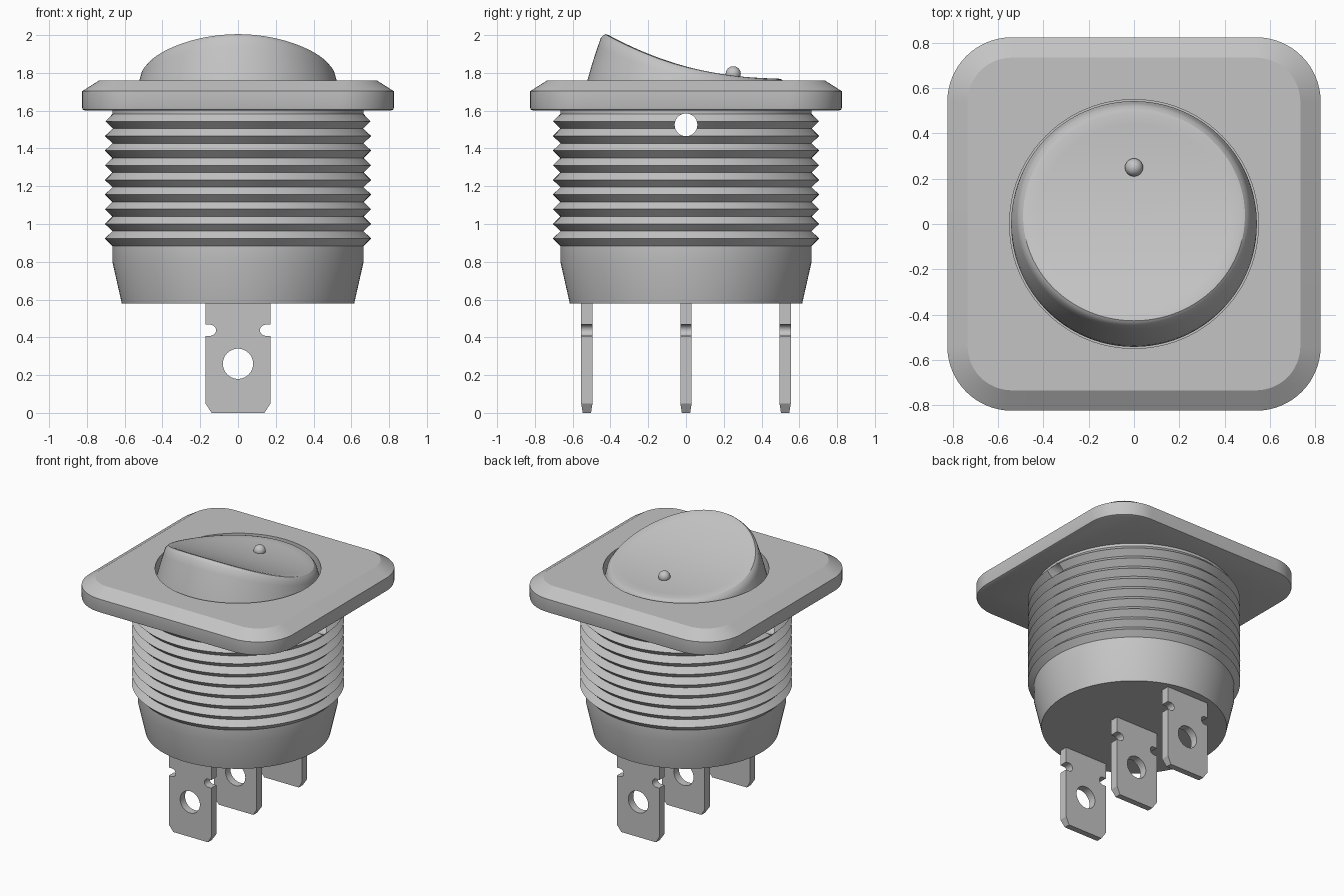
import bpy, bmesh
from math import sin, cos, pi, radians
from mathutils import Matrix

if "Cube" in bpy.data.objects:
    bpy.data.objects.remove(bpy.data.objects["Cube"])

grey = bpy.data.materials.new("plain_grey")
grey.diffuse_color = (0.55, 0.55, 0.55, 1)
grey.use_nodes = True
grey.node_tree.nodes["Principled BSDF"].inputs["Base Color"].default_value = grey.diffuse_color


def add(name, bm):
    """Turn a bmesh into an object with the grey material."""
    bmesh.ops.recalc_face_normals(bm, faces=bm.faces[:])
    me = bpy.data.meshes.new(name)
    bm.to_mesh(me)
    bm.free()
    me.materials.append(grey)
    ob = bpy.data.objects.new(name, me)
    bpy.context.collection.objects.link(ob)
    return ob


def loft(name, loops):
    """Skin a stack of equal-length point loops and cap both ends."""
    bm = bmesh.new()
    rows = [[bm.verts.new(p) for p in loop] for loop in loops]
    n = len(rows[0])
    for a, b in zip(rows, rows[1:]):
        for i in range(n):
            j = (i + 1) % n
            bm.faces.new((a[i], a[j], b[j], b[i]))
    bm.faces.new(rows[0])
    bm.faces.new(rows[-1])
    return add(name, bm)


def circle(r, z, n=96):
    return [(r * cos(2 * pi * i / n), r * sin(2 * pi * i / n), z) for i in range(n)]


def activate(ob):
    bpy.ops.object.select_all(action='DESELECT')
    ob.select_set(True)
    bpy.context.view_layer.objects.active = ob


def drill(ob, radius, depth, centre, axis, n=48):
    """Cut a round hole along the given axis."""
    bm = bmesh.new()
    turn = {'X': Matrix.Rotation(pi / 2, 4, 'Y'), 'Y': Matrix.Rotation(pi / 2, 4, 'X'),
            'Z': Matrix.Identity(4)}[axis]
    bmesh.ops.create_cone(bm, cap_ends=True, segments=n, radius1=radius, radius2=radius,
                          depth=depth, matrix=Matrix.Translation(centre) @ turn)
    cutter = add("hole_cutter", bm)
    cutter.hide_render = True
    mod = ob.modifiers.new("hole", 'BOOLEAN')
    mod.operation, mod.solver, mod.object = 'DIFFERENCE', 'EXACT', cutter
    activate(ob)
    bpy.ops.object.modifier_apply(modifier="hole")
    bpy.data.objects.remove(cutter)


def smooth(ob):
    activate(ob)
    bpy.ops.object.shade_smooth_by_angle(angle=radians(30))


# Threaded barrel: tapered base, nine ridges, and a cross hole near the top
profile = [(0.615, 0.578), (0.665, 0.80), (0.665, 0.884)]
for k in range(9):
    z = 0.923 + 0.0776 * k
    profile += [(0.705, z), (0.665, z + 0.0388)]
profile += [(0.665, 1.61)]
barrel = loft("threaded_barrel", [circle(r, z) for r, z in profile])
drill(barrel, 0.06, 2, (0, 0, 1.525), 'X')
smooth(barrel)


# Bezel: rounded square plate with chamfered top and a round opening
def rounded_square(half, rad, z, n=16):
    pts = []
    for q in range(4):
        cx = (half - rad) * (1 if q in (0, 3) else -1)
        cy = (half - rad) * (1 if q < 2 else -1)
        for i in range(n + 1):
            a = pi / 2 * (q + i / n)
            pts.append((cx + rad * cos(a), cy + rad * sin(a), z))
    return pts


bezel = loft("bezel", [rounded_square(*s) for s in (
    (0.813, 0.273, 1.602), (0.822, 0.282, 1.606), (0.825, 0.285, 1.615),
    (0.825, 0.285, 1.703), (0.735, 0.195, 1.76))])
drill(bezel, 0.55, 1, (0, 0, 1.7), 'Z', 96)
smooth(bezel)


# Rocker: tapering round wall under a scooped top, with a softened rim
def wall_radius(z):
    d = z - 1.76
    return 0.522 - 0.27 * d - 0.2 * d * d


def top_height(y):
    return 1.77 + 0.27 * max(0.52 - y, 0) ** 2.2


N = 96
angles = [2 * pi * i / N for i in range(N)]
rim = []
for a in angles:
    r = 0.5
    for _ in range(30):
        r = wall_radius(top_height(r * sin(a)))
    rim.append(r)


def rocker_loop(inset=None, drop=0.0, t=None):
    pts = []
    for a, r in zip(angles, rim):
        edge_z = top_height(r * sin(a))
        if t is not None:                       # side wall, from base to rim
            z = 1.60 + (edge_z - 0.03 - 1.60) * t
            q = min(wall_radius(z), 0.543)
        else:                                   # top surface
            q = r * inset if inset < 0.9 else r - (1 - inset)
            z = top_height(q * sin(a)) - drop
        pts.append((q * cos(a), q * sin(a), z))
    return pts


loops = [rocker_loop(t=i / 8) for i in range(9)]
loops += [rocker_loop(0.996, 0.014), rocker_loop(0.988, 0.005), rocker_loop(0.97)]
loops += [rocker_loop(f) for f in (0.85, 0.7, 0.55, 0.4, 0.25, 0.12, 0.02)]
smooth(loft("rocker", loops))

# Marker bump on the rocker
bm = bmesh.new()
bmesh.ops.create_uvsphere(bm, u_segments=24, v_segments=16, radius=0.04,
                          matrix=Matrix.Translation((0, 0.25, 1.795)))
smooth(add("marker_bump", bm))

# Spade terminals: notched blade outline, thinned at the tip, with an eye hole
side = [(0.14, 0.0), (0.172, 0.05), (0.172, 0.408)]
side += [(0.146 - 0.0295 * sin(pi * i / 10), 0.4375 - 0.0295 * cos(pi * i / 10))
         for i in range(11)]
side += [(0.172, 0.467), (0.172, 0.59)]
outline = side + [(-x, z) for x, z in reversed(side)]
for name, y in (("front_terminal", -0.525), ("middle_terminal", 0), ("back_terminal", 0.525)):
    blade = loft(name, [[(x, y + s * (0.022 if z < 0.01 else 0.03), z) for x, z in outline]
                        for s in (-1, 1)])
    drill(blade, 0.08, 0.2, (0, y, 0.26), 'Y')
    smooth(blade)
